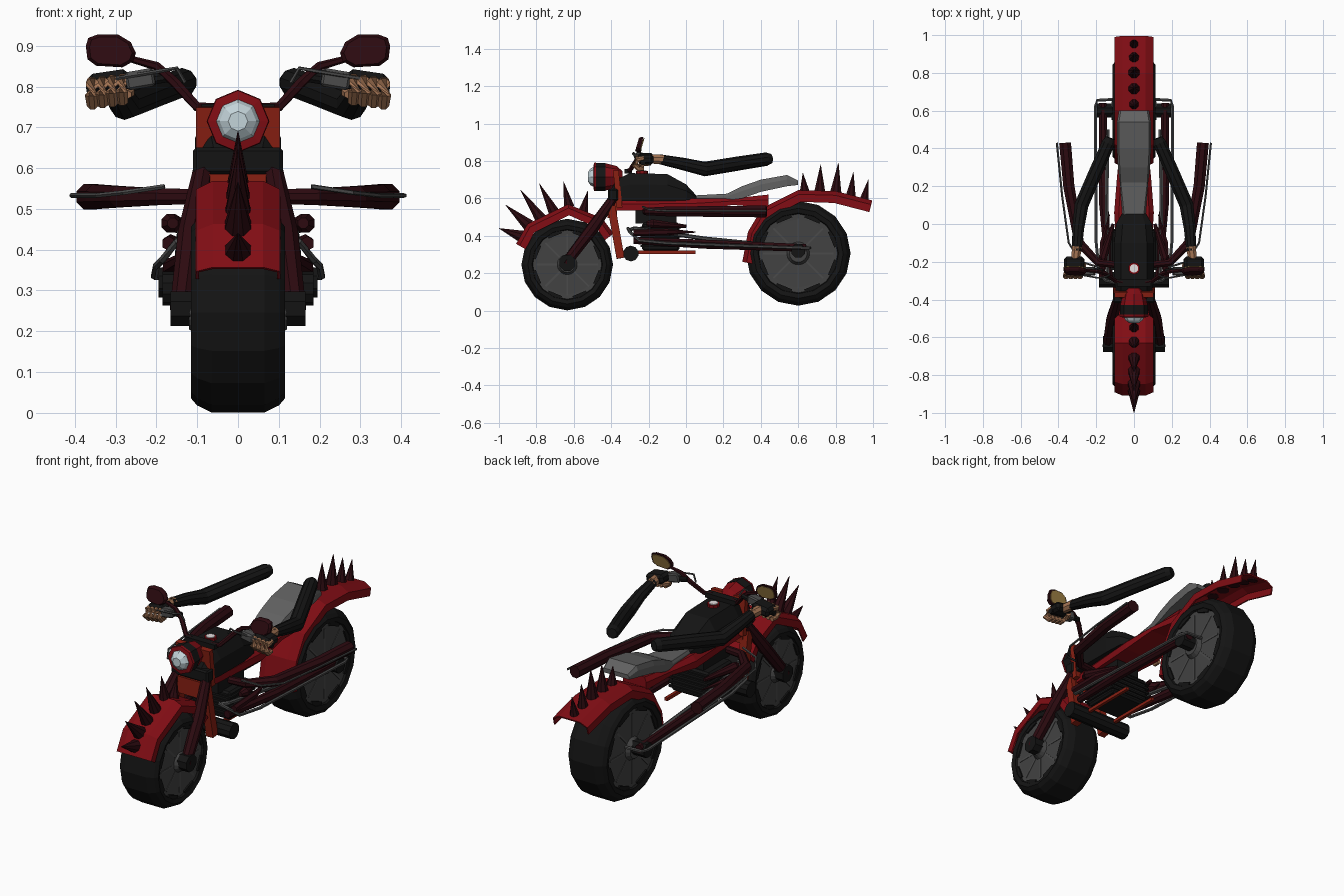
import bpy, bmesh
from math import sin, cos, pi, tau
from mathutils import Vector, Matrix

if "Cube" in bpy.data.objects:
    bpy.data.objects.remove(bpy.data.objects["Cube"])

COL = dict(red=(.22, .004, .007), frame=(.25, .014, .006), dark=(.025, .003, .005), black=(.007, .007, .007),
           steel=(.07, .07, .07), hub=(.055, .055, .055), lens=(.55, .66, .7), gold=(.35, .22, .06),
           skin=(.36, .17, .085), seat=(.12, .12, .12), white=(.8, .75, .75))
MATS = {}
for k, c in COL.items():
    MATS[k] = bpy.data.materials.new(k)
    MATS[k].diffuse_color = (*c, 1)


def finish(bm, name, mat):
    bmesh.ops.recalc_face_normals(bm, faces=bm.faces)
    me = bpy.data.meshes.new(name)
    bm.to_mesh(me)
    bm.free()
    me.materials.append(MATS[mat])
    ob = bpy.data.objects.new(name, me)
    bpy.context.collection.objects.link(ob)
    return ob


def loft(name, rings, mat, closed=True, caps=True):
    """Skin a series of equal-length cross-sections."""
    bm = bmesh.new()
    R = [[bm.verts.new(p) for p in ring] for ring in rings]
    n = len(R[0])
    for a, b in zip(R, R[1:]):
        for i in range(n if closed else n - 1):
            j = (i + 1) % n
            bm.faces.new((a[i], a[j], b[j], b[i]))
    if caps and closed:
        bm.faces.new(R[0])
        bm.faces.new(R[-1])
    return finish(bm, name, mat)


def tube(name, pts, rad, mat, sides=8):
    """Tube through points; rad is one radius or one per point."""
    P = [Vector(p) for p in pts]
    if not isinstance(rad, (list, tuple)):
        rad = [rad] * len(P)
    rings = []
    for i, p in enumerate(P):
        t = (P[min(i + 1, len(P) - 1)] - P[max(i - 1, 0)]).normalized()
        up = Vector((0, 0, 1)) if abs(t.z) < .93 else Vector((0, 1, 0))
        u = t.cross(up).normalized()
        v = u.cross(t)
        rings.append([p + rad[i] * (u * cos(a) + v * sin(a))
                      for a in [tau * (k + .5) / sides for k in range(sides)]])
    return loft(name, rings, mat)


def box(name, c, size, mat, rot=None, bevel=0):
    bm = bmesh.new()
    bmesh.ops.create_cube(bm, size=1)
    if bevel:
        bmesh.ops.scale(bm, vec=size, verts=bm.verts)
        bmesh.ops.bevel(bm, geom=bm.edges[:], offset=bevel, segments=1, affect='EDGES')
        size = (1, 1, 1)
    M = Matrix.Translation(c) @ (rot or Matrix()) @ Matrix.Diagonal((*size, 1))
    bmesh.ops.transform(bm, matrix=M, verts=bm.verts)
    return finish(bm, name, mat)


def lathe_x(name, prof, cy, cz, mat, sides=16):
    return loft(name, [[(x, cy + r * sin(tau * k / sides), cz - r * cos(tau * k / sides))
                        for k in range(sides)] for x, r in prof], mat)


def lathe_y(name, prof, cx, cz, mat, sides=8):
    return loft(name, [[(cx + r * sin(tau * k / sides), y, cz + r * cos(tau * k / sides))
                        for k in range(sides)] for y, r in prof], mat)


# Wheels: tyre, hub plate, spokes and rim lugs
for tag, cy, cz, R in (("front", -.635, .246, .245), ("rear", .6, .306, .28)):
    half = [(.09, .74), (.108, .77), (.115, .86), (.1, .93), (.065, 1)]
    prof = [(-x, r * R) for x, r in half] + [(x, r * R) for x, r in half[::-1]]
    lathe_x(tag + "_tyre", prof, cy, cz, 'black')
    for s in (1, -1):
        lathe_x(tag + "_hub", [(s * .07, .78 * R), (s * .098, .77 * R), (s * .096, .65 * R),
                               (s * .098, .22 * R), (s * .12, .17 * R)], cy, cz, 'hub')
        for k in range(8):
            a = tau * k / 8
            box(tag + "_spoke", (s * .095, cy + .42 * R * sin(a), cz + .42 * R * cos(a)), (.008, .01, .5 * R),
                'steel', Matrix.Rotation(-a, 4, 'X'))
            a += pi / 8
            box(tag + "_lug", (s * .098, cy + .72 * R * sin(a), cz + .72 * R * cos(a)), (.014, .32 * R, .08 * R),
                'black', Matrix.Rotation(-a, 4, 'X'))


# Fenders: faceted channel swept along a path
def fender(name, path, w, depth):
    P = [Vector((0, *p)) for p in path]
    rings = []
    for i, p in enumerate(P):
        t = (P[min(i + 1, len(P) - 1)] - P[max(i - 1, 0)]).normalized()
        n = Vector((0, -t.z, t.y))
        rings.append([p + Vector((x * w, 0, 0)) - n * d * depth
                      for x, d in ((-1, 1), (-1, .35), (-.6, 0), (.6, 0), (1, .35), (1, 1))])
    ob = loft(name, rings, 'red', closed=False)
    m = ob.modifiers.new("thickness", 'SOLIDIFY')
    m.thickness = .008
    m.offset = 0


fender("front_fender", [(-.905, .355), (-.845, .46), (-.63, .565), (-.45, .49), (-.39, .41)], .1, .055)
fender("rear_fender", [(.305, .26), (.335, .42), (.41, .545), (.6, .64), (.8, .635), (.995, .585)], .1, .06)

# Spikes along both fenders: base (y, z), tip (y, z), radius
for b, t, r in (((-.875, .395), (-1, .44), .036), ((-.84, .455), (-.965, .565), .036), ((-.775, .49), (-.885, .645), .034),
                ((-.705, .525), (-.785, .68), .032), ((-.625, .555), (-.655, .69), .03), ((-.55, .53), (-.525, .64), .028),
                ((.635, .63), (.625, .735), .03), ((.715, .63), (.72, .78), .033), ((.8, .625), (.815, .79), .034),
                ((.88, .605), (.895, .74), .03), ((.95, .585), (.975, .70), .027)):
    tube("spike", [(0, *b), (0, *t)], [r, .001], 'dark')


# Body sections: (y, top z, bottom z, half width, top half width)
def body(name, secs, mat):
    loft(name, [[(-w, y, b), (-w, y, b + (t - b) * .6), (-wt, y, t), (wt, y, t), (w, y, b + (t - b) * .6), (w, y, b)]
                for y, t, b, w, wt in secs], mat)


body("fuel_tank", [(-.4, .65, .59, .08, .06), (-.37, .7, .585, .095, .07), (-.3, .735, .585, .105, .07),
                   (-.1, .73, .585, .105, .068), (0, .675, .59, .095, .06), (.06, .61, .595, .06, .04)], 'black')
body("seat", [(.03, .615, .59, .06, .05), (.22, .625, .59, .075, .07), (.3, .665, .6, .085, .075),
              (.4, .70, .635, .09, .08), (.54, .725, .665, .09, .08), (.6, .695, .672, .08, .07)], 'seat')
body("frame_spine", [(-.39, .59, .535, .075, .06), (.06, .6, .535, .105, .08), (.25, .6, .565, .09, .07),
                     (.44, .62, .55, .07, .06)], 'red')

# Gauge on the tank
for n, r, z, m in (("gauge_ring", .032, .746, 'red'), ("gauge_face", .023, .75, 'white')):
    tube(n, [(0, -.235, .72), (0, -.235, z)], r, m, 10)

# Head plate, clamp and headlight
box("head_plate", (0, -.365, .65), (.205, .03, .2), 'frame', Matrix.Rotation(.1, 4, 'X'))
box("fork_clamp", (0, -.39, .618), (.22, .055, .065), 'black', bevel=.008)
box("bar_clamp", (0, -.31, .745), (.18, .04, .025), 'black')
box("steering_neck", (0, -.395, .54), (.16, .05, .09), 'frame')
lathe_y("headlight_shell", [(-.34, .03), (-.37, .058), (-.43, .073)], 0, .715, 'red')
lathe_y("headlight_band", [(-.43, .075), (-.482, .075)], 0, .715, 'black')
lathe_y("headlight_rim", [(-.48, .077), (-.492, .075), (-.495, .055)], 0, .715, 'red')
lathe_y("headlight_lens", [(-.49, .056), (-.51, .045), (-.525, .024)], 0, .715, 'lens')

# Engine block with fins
box("engine_block", (0, -.135, .395), (.23, .2, .15), 'black', bevel=.01)
box("engine_top", (0, -.16, .51), (.14, .22, .09), 'black')
for z in (.345, .37, .395, .42, .445):
    box("engine_fin", (0, -.135, z), (.25, .215, .01), 'black')
tube("cross_cylinder", [(-.185, -.295, .305), (.185, -.295, .305)], .042, 'black', 10)

for s in (1, -1):
    def P(*pts):
        return [(s * x, y, z) for x, y, z in pts]

    # Fork legs and axle nuts
    tube("fork_leg", P((.085, -.39, .6), (.115, -.5, .44), (.14, -.645, .25)), [.024, .033, .028], 'dark')
    tube("front_axle_nut", P((.11, -.635, .255), (.165, -.635, .255)), .046, 'black')
    tube("rear_axle_nut", P((.11, .6, .32), (.195, .6, .32)), .04, 'black')
    # Frame down tubes and lower rails
    tube("down_tube", P((.085, -.4, .56), (.09, -.35, .28)), .03, 'frame', 4)
    tube("lower_rail", P((.085, -.35, .312), (.085, .05, .312)), .012, 'frame', 4)
    # Swing arm, lower exhaust and side rods
    tube("swing_arm", P((.13, -.28, .375), (.16, .1, .355), (.165, .64, .335)), [.02, .026, .022], 'dark')
    tube("lower_pipe", P((.1, -.31, .44), (.15, -.3, .42), (.185, -.25, .375), (.2, -.1, .36), (.205, .62, .335),
                         (.195, .655, .335), (.1, .66, .335)), .009, 'steel', 6)
    tube("upper_pipe", P((.1, -.3, .43), (.14, -.28, .44), (.145, .1, .385), (.14, .5, .345)), .011, 'steel', 6)
    tube("intake_cone", P((.16, -.21, .465), (.165, -.18, .465), (.11, .0, .45)), [.014, .025, .01], 'dark')
    tube("side_rod", P((.17, -.28, .415), (.165, -.1, .42), (.13, .05, .42)), [.018, .018, .003], 'dark', 6)
    # Flared upper exhaust with its rod
    tube("upper_exhaust", P((.1, -.215, .53), (.19, -.205, .53), (.29, -.1, .53), (.345, .2, .53), (.365, .43, .53)),
         [.02, .022, .028, .032, .034], 'dark')
    tube("exhaust_rod", P((.18, -.23, .555), (.28, -.2, .54), (.345, -.1, .533), (.38, .15, .533), (.408, .43, .533)),
         .006, 'steel', 5)
    # Handlebar, grip, controls and lever
    tube("handlebar", P((.06, -.31, .748), (.1, -.3, .75), (.155, -.26, .81), (.2, -.25, .85), (.265, -.245, .868)),
         [.012, .012, .013, .011, .008], 'dark', 6)
    tube("grip", P((.165, -.25, .825), (.37, -.23, .79)), .014, 'black')
    box("controls", (s * .24, -.25, .818), (.07, .045, .045), 'steel', Matrix.Rotation(s * .17, 4, 'Y'), .006)
    tube("lever", P((.13, -.27, .81), (.15, -.28, .845), (.19, -.285, .838), (.3, -.265, .82)), .005, 'steel', 5)
    # Mirror: rounded shell plus glass facing the rider
    for n, y0, y1, k, m in (("mirror_shell", -.262, -.238, 1, 'dark'), ("mirror_glass", -.24, -.232, .86, 'gold')):
        outline = ((-.063, -.005), (-.055, -.026), (-.03, -.04), (.035, -.036), (.056, -.02), (.06, .012),
                   (.054, .032), (.03, .041), (-.02, .04), (-.05, .022))
        loft(n, [[(s * (.313 + f * x), y + .25 * z, .887 + f * z) for x, z in outline]
                 for y, f in ((y0, .85 * k), ((y0 + y1) / 2, k), (y1, k))], m)
    # Rider's hand and sleeve
    box("glove", (s * .316, -.215, .812), (.105, .085, .05), 'black', Matrix.Rotation(s * .15, 4, 'Y'), .014)
    for i in range(4):
        x, z = .283 + .0245 * i, .8 - .003 * i
        tube("finger", P((x, -.225, z + .022), (x, -.262, z + .015), (x + .003, -.276, z - .012), (x, -.254, z - .034),
                         (x, -.225, z - .034)), [.014, .017, .017, .015, .012], 'skin', 8)
    tube("thumb", P((.28, -.19, .79), (.265, -.22, .785), (.27, -.25, .78)), [.014, .013, .01], 'skin', 6)
    tube("wrist", P((.31, -.19, .81), (.302, -.12, .808)), [.026, .027], 'skin')
    tube("sleeve", P((.303, -.145, .81), (.295, -.02, .785), (.278, .1, .757), (.205, .27, .785), (.135, .43, .81),
                     (.125, .455, .812)), [.026, .033, .039, .038, .036, .026], 'black', 10)

for m in bpy.data.materials:
    if m.users and not m.is_grease_pencil:
        m.use_nodes = True
        m.node_tree.nodes["Principled BSDF"].inputs["Base Color"].default_value = m.diffuse_color
